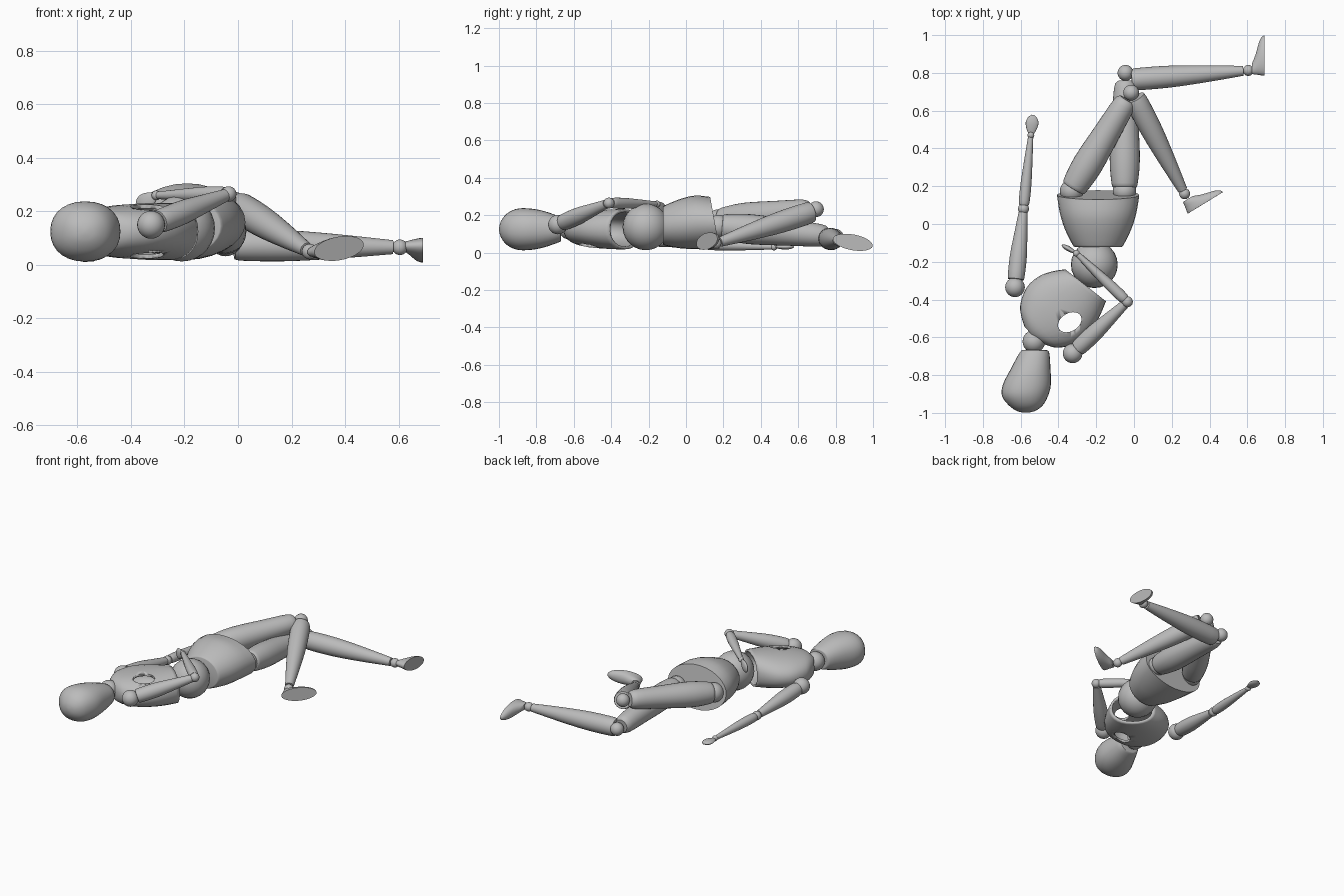
import bpy, bmesh, math
from mathutils import Vector as V

cube = bpy.data.objects.get("Cube")
if cube:
    bpy.data.objects.remove(cube, do_unlink=True)

grey = bpy.data.materials.new("plain_grey")
grey.use_nodes = True
grey.diffuse_color = (0.5, 0.5, 0.5, 1)
grey.node_tree.nodes["Principled BSDF"].inputs["Base Color"].default_value = (0.5, 0.5, 0.5, 1)

UP = V((0, 0, 1))


def finish(name, bm):
    bmesh.ops.recalc_face_normals(bm, faces=bm.faces)
    mesh = bpy.data.meshes.new(name)
    bm.to_mesh(mesh)
    bm.free()
    obj = bpy.data.objects.new(name, mesh)
    bpy.context.collection.objects.link(obj)
    mesh.materials.append(grey)
    bpy.ops.object.select_all(action="DESELECT")
    obj.select_set(True)
    bpy.context.view_layer.objects.active = obj
    bpy.ops.object.shade_smooth_by_angle(angle=math.radians(40))
    return obj


def smooth_rings(rings, steps):
    """Catmull-Rom interpolation between (centre, u, v) rings."""
    out = []
    last = len(rings) - 1
    for i in range(last):
        quad = [rings[max(0, min(last, i + k))] for k in (-1, 0, 1, 2)]
        for s in range(steps):
            t = s / steps
            out.append([0.5 * (2 * b + (c - a) * t + (2 * a - 5 * b + 4 * c - d) * t * t
                               + (3 * b - a - 3 * c + d) * t ** 3)
                        for a, b, c, d in zip(*quad)])
    return out + [rings[last]]


def rounded(value, power):
    return math.copysign(abs(value) ** power, value)


def loft(name, rings, steps=3, segments=28, cap_end=True, power=1):
    """Skin over oval rings; a power below one makes them boxier."""
    bm = bmesh.new()
    loops = []
    angles = [math.tau * k / segments for k in range(segments)]
    for c, u, v in smooth_rings(rings, steps):
        loops.append([bm.verts.new(c + u * rounded(math.cos(a), power) + v * rounded(math.sin(a), power))
                      for a in angles])
    for low, high in zip(loops, loops[1:]):
        for k in range(segments):
            n = (k + 1) % segments
            bm.faces.new((low[k], low[n], high[n], high[k]))
    bm.faces.new(loops[0])
    if cap_end:
        bm.faces.new(loops[-1])
    return finish(name, bm)


def ball(name, centre, radius):
    bm = bmesh.new()
    bmesh.ops.create_uvsphere(bm, u_segments=24, v_segments=14, radius=radius)
    bmesh.ops.translate(bm, verts=bm.verts, vec=V(centre))
    return finish(name, bm)


def limb(name, start, end, profile):
    """Round limb; profile holds (fraction along, radius)."""
    a, b = V(start), V(end)
    side = (b - a).cross(UP).normalized()
    over = side.cross(b - a).normalized()
    loft(name, [(a.lerp(b, t), side * r, over * r) for t, r in profile])


def foot(name, heel, toe, up, width):
    """Wedge foot on a flat oval sole."""
    heel, along = V(heel), V(toe) - V(heel)
    up = V(up).normalized()
    side = along.cross(up).normalized() * width
    rows = [(0, .5, .5, 1), (.014, .49, .485, .97), (.03, .43, .41, .85),
            (.048, .28, .25, .66), (.066, .18, .14, .45)]
    loft(name, [(heel + along * c + up * h, along * r, side * w) for h, c, r, w in rows], 2)


# Head and neck
loft("head", [(V((x, y, .125)), V((rx, 0, 0)), V((0, 0, rz))) for y, x, rx, rz in [
    (-.668, -.527, .06, .06), (-.68, -.527, .078, .07), (-.77, -.548, .106, .1),
    (-.85, -.567, .127, .112), (-.91, -.577, .122, .108), (-.96, -.573, .09, .082),
    (-.99, -.572, .048, .042), (-.999, -.572, .008, .008)]], power=.92)
ball("neck", (-.53, -.622, .13), .06)

# Hollow chest, open toward the waist, with an opening beside the left arm
axis, wide = V((.75, .66, 0)).normalized(), V((.66, -.75, 0)).normalized()
middle = V((-.41, -.46, .125))
chest = loft("chest", [(middle + axis * a, wide * w + axis * tilt, UP * d) for a, w, d, tilt in [
    (-.182, .05, .05, 0), (-.16, .1, .07, 0), (-.122, .152, .085, 0), (-.04, .197, .098, 0),
    (.05, .2, .104, .005), (.13, .175, .107, .015), (.205, .135, .107, .025)]],
    cap_end=False, power=.9)
shell = chest.modifiers.new("wall", "SOLIDIFY")
shell.thickness = .015
shell.offset = -1
tool = loft("opening_cutter", [(V((-.34, -.52, z)), V((.057, .035, 0)), V((-.025, .04, 0)))
                               for z in (-.2, .5)], 1)
tool.hide_render = True
tool.hide_viewport = True
cut = chest.modifiers.new("opening", "BOOLEAN")
cut.operation = "DIFFERENCE"
cut.object = tool

# Waist and pelvis
ball("waist", (-.21, -.215, .137), .124)
loft("pelvis", [(V((-.19, y, z)), V((rx, 0, 0)), V((0, -tilt * rz, rz))) for y, z, rx, rz, tilt in [
    (-.122, .145, .122, .1, 0), (-.11, .146, .135, .108, 0), (-.03, .155, .175, .132, 0),
    (.06, .162, .203, .143, .08), (.154, .16, .218, .138, .18)]])

# Arms: shoulder, elbow, wrist, hand tip, and the direction the palm faces
arms = {"right": [(-.63, -.335, .1), (-.585, .08, .045), (-.546, .47, .03), (-.535, .578, .03), UP],
        "left": [(-.325, -.685, .15), (-.035, -.412, .265), (-.305, -.155, .26), (-.38, -.112, .215),
                 V((.5, .87, 0))]}
for side, (shoulder, elbow, wrist, tip, palm) in arms.items():
    ball(side + "_shoulder", shoulder, .052)
    limb(side + "_upper_arm", shoulder, elbow, [(.1, .036), (.13, .044), (.4, .045), (.7, .034), (.95, .024)])
    ball(side + "_elbow", elbow, .029)
    limb(side + "_forearm", elbow, wrist, [(.05, .024), (.12, .029), (.4, .028), (.97, .014)])
    ball(side + "_wrist", wrist, .018)
    w, t = V(wrist), V(tip)
    across = (t - w).cross(palm).normalized()
    flat = across.cross(t - w).normalized()
    loft(side + "_hand", [(w.lerp(t, f), across * r, flat * r * .4) for f, r in [
        (.03, .012), (.3, .027), (.6, .034), (.85, .025), (1, .006)]])

# Legs: hip, knee, shin top and ankle
legs = {"right": [(-.33, .175, .17), (-.015, .695, .232), (-.01, .695, .225), (.268, .16, .05)],
        "left": [(-.05, .175, .14), (-.045, .8, .085), (-.045, .762, .075), (.605, .813, .066)]}
for side, (hip, knee, shin_top, ankle) in legs.items():
    ball(side + "_hip", hip, .062)
    limb(side + "_thigh", hip, knee, [(.03, .06), (.06, .069), (.27, .08), (.6, .07), (.87, .06), (.93, .042)])
    ball(side + "_knee", knee, .042)
    limb(side + "_shin", shin_top, ankle, [(.05, .045), (.08, .058), (.35, .058), (.65, .045), (.96, .026)])
    ball(side + "_ankle", ankle, .029)
foot("right_foot", (.285, .055, .045), (.47, .168, .078), (-.5, .86, 0), .044)
foot("left_foot", (.692, .785, .075), (.692, .998, .035), (-1, 0, 0), .042)
